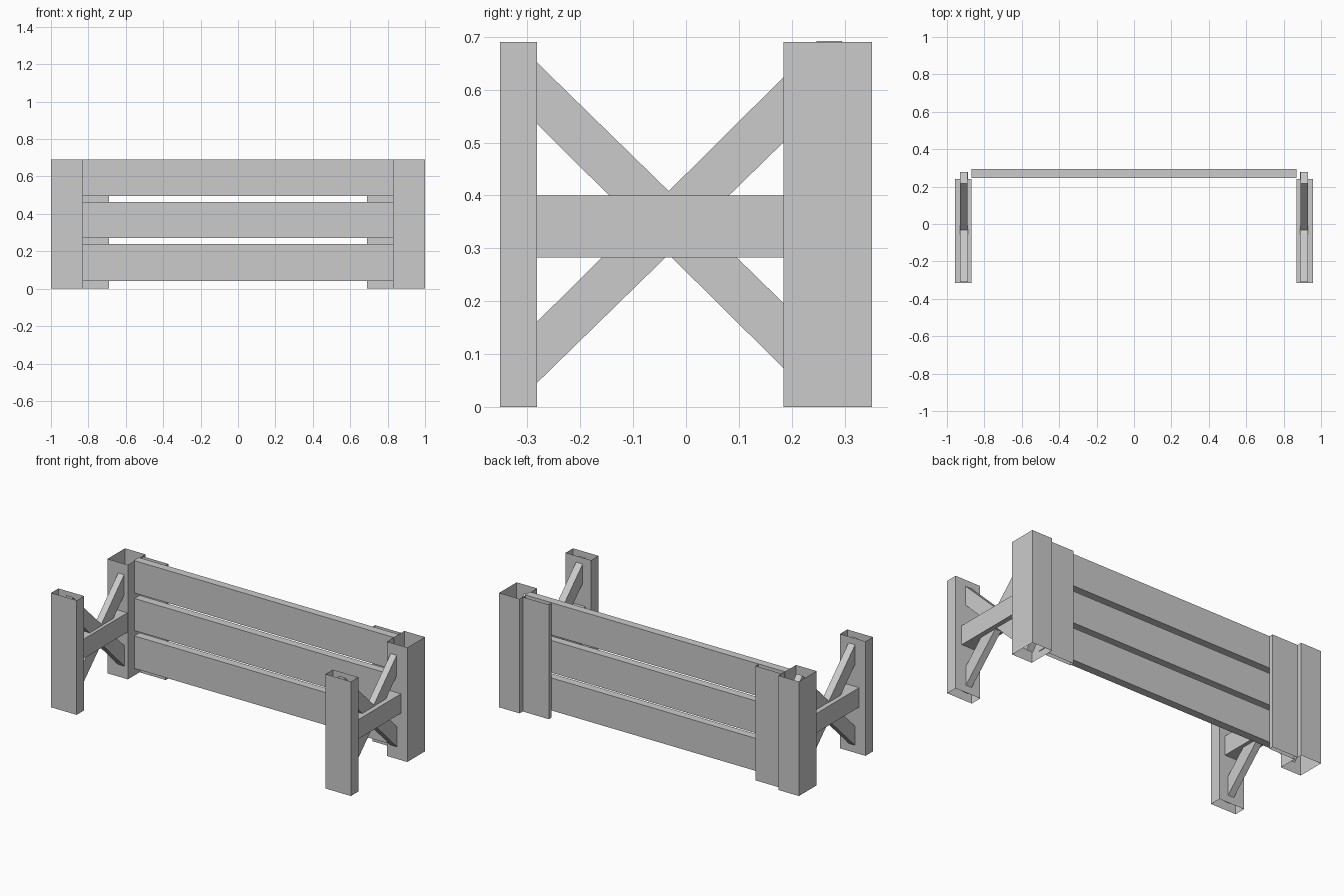
import bpy

if "Cube" in bpy.data.objects:
    bpy.data.objects.remove(bpy.data.objects["Cube"])


def finish(name, verts, faces):
    mesh = bpy.data.meshes.new(name)
    mesh.from_pydata(verts, [], faces)
    mesh.update()
    obj = bpy.data.objects.new(name, mesh)
    bpy.context.collection.objects.link(obj)
    return obj


def prism(name, profile, x0, x1):
    """Extrude a (y, z) profile along x."""
    n = len(profile)
    verts = [(x, y, z) for x in (x0, x1) for y, z in profile]
    faces = [(i, i + n, (i + 1) % n + n, (i + 1) % n) for i in range(n)]
    faces += [tuple(range(n)), tuple(range(2 * n - 1, n - 1, -1))]
    return finish(name, verts, faces)


def sleeve(name, x, y, z):
    """Thin four-walled board, open at the top and bottom."""
    ring = [(x[0], y[0]), (x[1], y[0]), (x[1], y[1]), (x[0], y[1])]
    verts = [(px, py, pz) for pz in z for px, py in ring]
    faces = [(i, (i + 1) % 4, (i + 1) % 4 + 4, i + 4) for i in range(4)]
    return finish(name, verts, faces)


def mirror_x(obj):
    mod = obj.modifiers.new("mirror", 'MIRROR')
    mod.use_axis[0] = True
    mod.use_mirror_merge = False


def rect(y0, y1, z0, z1):
    return [(y0, z0), (y1, z0), (y1, z1), (y0, z1)]


TOP = 0.69

# Upright posts and the cleats behind the slats
mirror_x(sleeve("front_post", (0.83, 1.0), (-0.352, -0.282), (0, TOP)))
mirror_x(sleeve("back_post", (0.864, 1.0), (0.185, 0.352), (0, TOP)))
mirror_x(sleeve("cleat", (0.69, 0.862), (0.296, 0.322), (0, TOP)))

# Middle rail of each side
mirror_x(prism("side_rail", rect(-0.315, 0.24, 0.283, 0.40), 0.868, 0.958))

# Crossed braces of each side, ends hidden inside the posts
falling = [(-0.31, 0.563), (0.22, 0.038), (0.278, 0.105), (-0.31, 0.679)]
rising = [(-0.31, 0.018), (0.278, 0.592), (0.217, 0.656), (-0.31, 0.133)]
mirror_x(prism("falling_brace", falling, 0.887, 0.931))
mirror_x(prism("rising_brace", rising, 0.889, 0.929))

# Three long back slats
for i, (z0, z1) in enumerate([(0.042, 0.238), (0.27, 0.464), (0.497, 0.692)]):
    prism(f"back_slat_{i + 1}", rect(0.247, 0.295, z0, z1), -0.868, 0.868)
